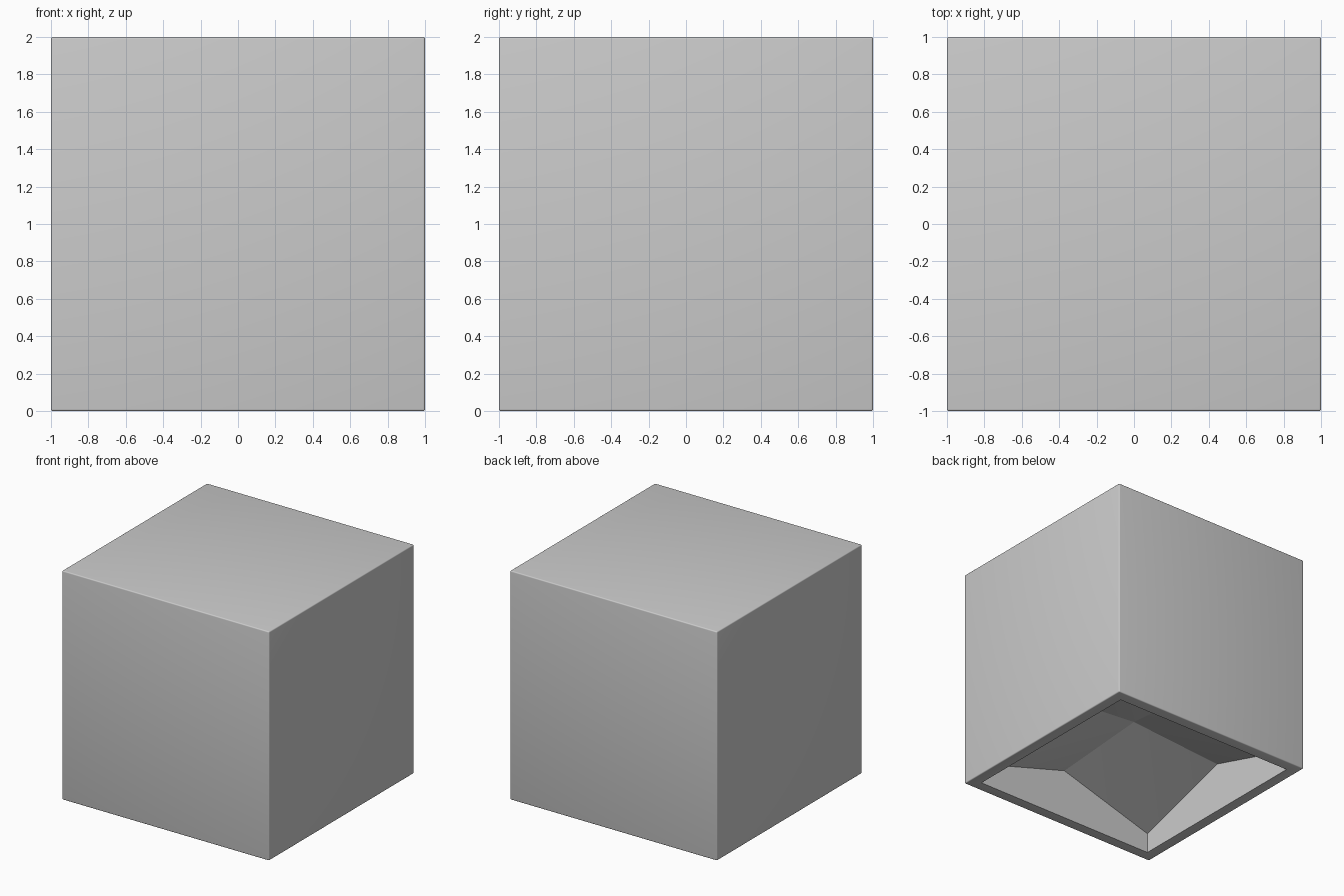
import bpy, bmesh, math
from mathutils import Vector

if "Cube" in bpy.data.objects:
    bpy.data.objects.remove(bpy.data.objects["Cube"])

OPEN = 0.90        # half width of the bottom opening
BEVEL = 0.01
CORNER_Z, MID_Z, PEAK_Z = 0.18, 0.45, 0.52

bm = bmesh.new()

# Outer block with slightly softened edges
bmesh.ops.create_cube(bm, size=2)
bmesh.ops.translate(bm, verts=bm.verts[:], vec=(0, 0, 1))
bmesh.ops.bevel(bm, geom=bm.edges[:], offset=BEVEL, segments=4, profile=0.5,
                affect='EDGES', clamp_overlap=True)

# Bottom rim around the opening
bottom = max((f for f in bm.faces if f.calc_center_median().z < 1e-4),
             key=lambda f: f.calc_area())
bmesh.ops.inset_region(bm, faces=[bottom], thickness=1 - BEVEL - OPEN,
                       use_even_offset=True)
bmesh.ops.delete(bm, geom=[bottom], context='FACES_ONLY')

# Hollow underside: gabled walls and a faceted vault
signs = [(-1, -1), (1, -1), (1, 1), (-1, 1)]
base = [bm.verts.new((x * OPEN, y * OPEN, 0)) for x, y in signs]
corner = [bm.verts.new((x * OPEN, y * OPEN, CORNER_Z)) for x, y in signs]
peak = bm.verts.new((0, 0, PEAK_Z))
for i in range(4):
    j = (i + 1) % 4
    centre = (corner[i].co + corner[j].co) / 2
    mid = bm.verts.new(Vector((centre.x, centre.y, MID_Z)))
    bm.faces.new((base[j], base[i], corner[i], mid, corner[j]))
    bm.faces.new((corner[i], peak, mid))
    bm.faces.new((mid, peak, corner[j]))

bmesh.ops.remove_doubles(bm, verts=bm.verts[:], dist=0.001)
# vault mid points are shared by neighbouring triangles already
bmesh.ops.recalc_face_normals(bm, faces=bm.faces[:])

mesh = bpy.data.meshes.new("hollow_block")
bm.to_mesh(mesh)
bm.free()
block = bpy.data.objects.new("hollow_block", mesh)
bpy.context.collection.objects.link(block)
bpy.context.view_layer.objects.active = block
block.select_set(True)
bpy.ops.object.shade_smooth_by_angle(angle=math.radians(30))
